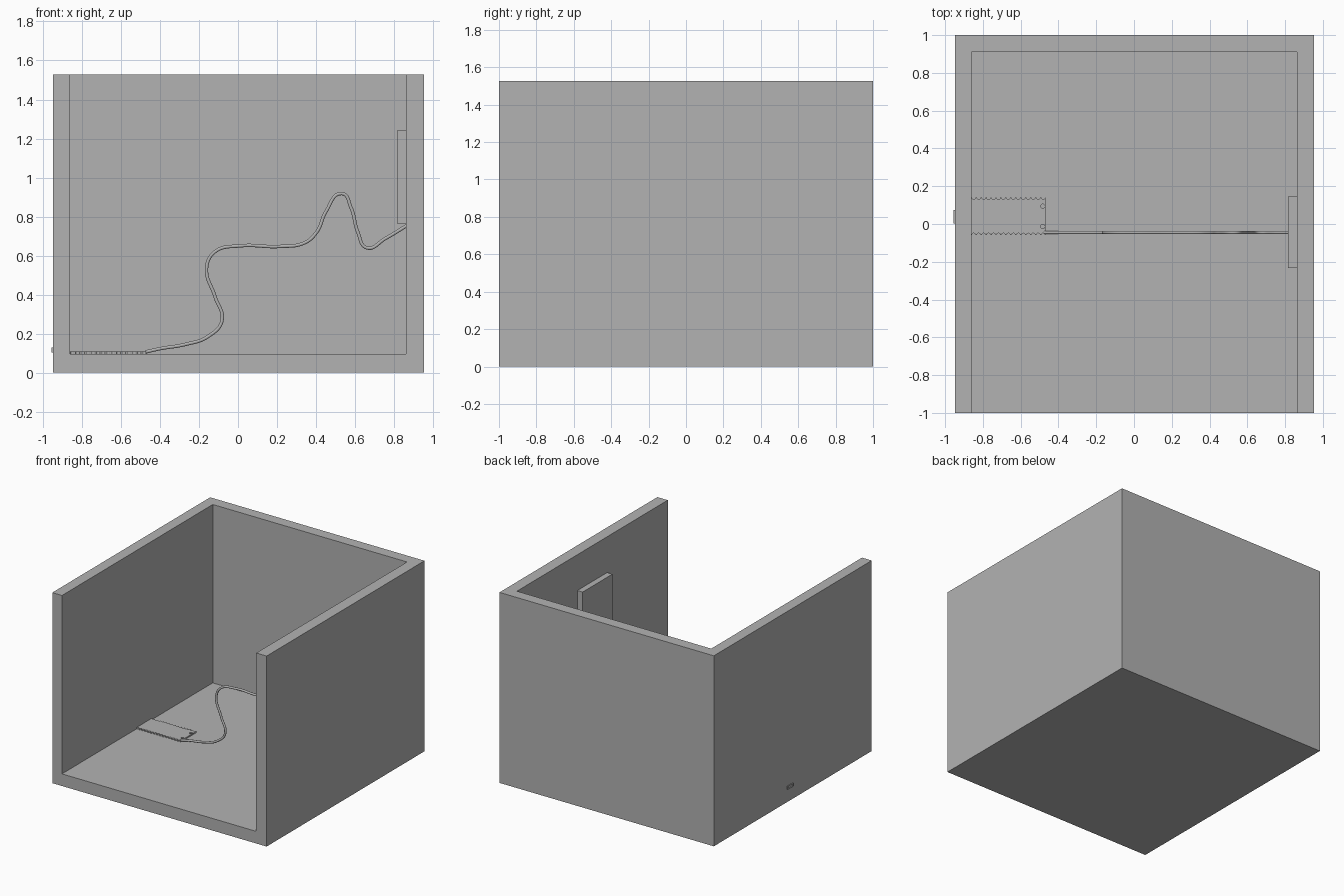
import bpy, bmesh, math

if "Cube" in bpy.data.objects:
    bpy.data.objects.remove(bpy.data.objects["Cube"])

grey = bpy.data.materials.new("plain_grey")
grey.diffuse_color = (0.448, 0.448, 0.448, 1)
grey.use_nodes = True
grey.node_tree.nodes["Principled BSDF"].inputs["Base Color"].default_value = grey.diffuse_color


def box(name, lo, hi):
    bm = bmesh.new()
    bmesh.ops.create_cube(bm, size=1)
    for v in bm.verts:
        v.co = [(a + b) / 2 + c * (b - a) for a, b, c in zip(lo, hi, v.co)]
    me = bpy.data.meshes.new(name)
    bm.to_mesh(me)
    bm.free()
    me.materials.append(grey)
    ob = bpy.data.objects.new(name, me)
    bpy.context.collection.objects.link(ob)
    return ob


def activate(ob):
    bpy.ops.object.select_all(action='DESELECT')
    ob.select_set(True)
    bpy.context.view_layer.objects.active = ob


def curve_object(name, dims):
    cu = bpy.data.curves.new(name, 'CURVE')
    cu.dimensions = dims
    cu.materials.append(grey)
    ob = bpy.data.objects.new(name, cu)
    bpy.context.collection.objects.link(ob)
    return ob, cu


# Housing: one solid with an open front and top
housing = box("housing", (-0.947, -1, 0), (0.954, 1, 1.527))
cutter = box("housing_cutter", (-0.861, -1.5, 0.097), (0.862, 0.91, 2))
cutter.hide_render = True
mod = housing.modifiers.new("hollow", 'BOOLEAN')
mod.operation = 'DIFFERENCE'
mod.solver = 'EXACT'
mod.object = cutter
activate(housing)
bpy.ops.object.modifier_apply(modifier=mod.name)
bpy.data.objects.remove(cutter)

# Panel on the inside of the right wall
box("wall_panel", (0.815, -0.232, 0.764), (0.864, 0.145, 1.24))

# Circuit board: outline with scalloped edges and two round mounting holes
X0, X1, Y0, Y1 = -0.862, -0.468, -0.058, 0.14
PINS, R = 15, 0.0095
pitch = (X1 - X0) / PINS


def scallops(y, side):
    """Edge points left to right, with half-round notches cut towards side."""
    pts = []
    for i in range(PINS):
        cx = X0 + (i + 0.5) * pitch
        for k in range(9):
            a = math.pi * (1 - k / 8)
            pts.append((cx + R * math.cos(a), y + side * R * math.sin(a)))
    return pts


outline = [(X0, Y0)] + scallops(Y0, 1) + [(X1, Y0), (X1, Y1)]
outline += scallops(Y1, -1)[::-1] + [(X0, Y1)]
loops = [outline]
for hy in (-0.013, 0.094):
    loops.append([(-0.483 + 0.011 * math.cos(k * math.tau / 20),
                   hy + 0.011 * math.sin(k * math.tau / 20)) for k in range(20)])
board, cu = curve_object("circuit_board", '2D')
cu.fill_mode = 'BOTH'
cu.extrude = 0.0055
board.location.z = 0.1025
for loop in loops:
    sp = cu.splines.new('POLY')
    sp.points.add(len(loop) - 1)
    for p, (x, y) in zip(sp.points, loop):
        p.co = (x, y, 0, 1)
    sp.use_cyclic_u = True
activate(board)
bpy.ops.object.convert(target='MESH')

# Port that passes through the left wall, hollow at its outer end
port = box("port", (-0.955, 0.003, 0.104), (-0.862, 0.075, 0.128))
bm = bmesh.new()
bm.from_mesh(port.data)
mouth = min(bm.faces, key=lambda f: f.calc_center_median().x)
bmesh.ops.inset_region(bm, faces=[mouth], thickness=0.004)
for v in mouth.verts:
    v.co.x += 0.03
bm.to_mesh(port.data)
bm.free()

# Wire from the board to the panel
path = [(-0.475, 0.106), (-0.40, 0.123), (-0.27, 0.145), (-0.154, 0.185),
        (-0.082, 0.267), (-0.118, 0.39), (-0.161, 0.538), (-0.118, 0.62),
        (0.01, 0.65), (0.215, 0.647), (0.344, 0.667), (0.405, 0.723),
        (0.451, 0.826), (0.533, 0.918), (0.579, 0.846), (0.615, 0.718),
        (0.66, 0.64), (0.754, 0.687), (0.864, 0.753)]
wire, cu = curve_object("wire", '3D')
cu.bevel_depth = 0.009
cu.bevel_resolution = 3
cu.use_fill_caps = True
sp = cu.splines.new('BEZIER')
sp.resolution_u = 10
sp.bezier_points.add(len(path) - 1)
for p, (x, z) in zip(sp.bezier_points, path):
    p.co = (x, -0.045, z)
    p.handle_left_type = p.handle_right_type = 'AUTO'
activate(wire)
bpy.ops.object.convert(target='MESH')
bpy.ops.object.shade_smooth_by_angle(angle=math.radians(40))
